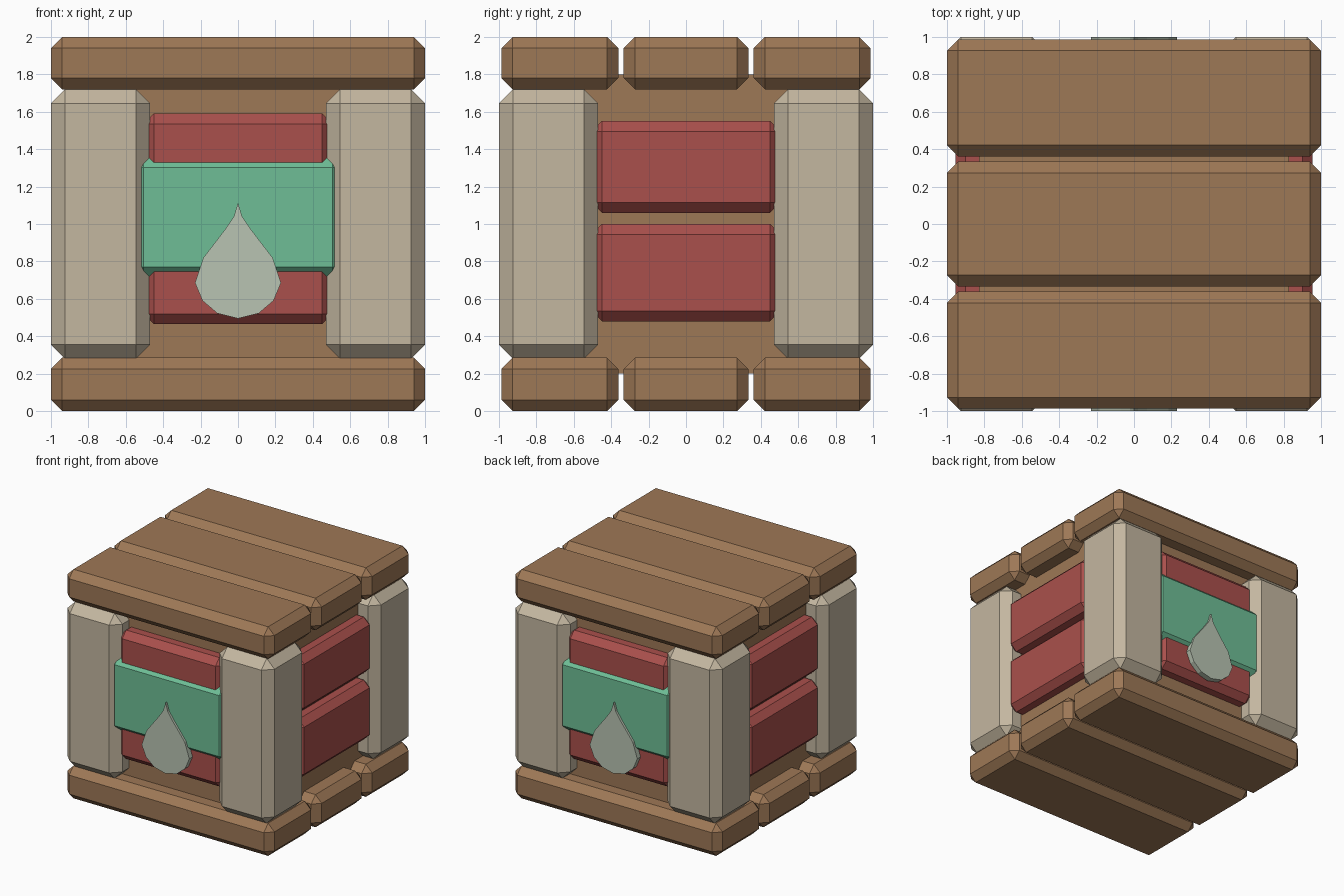
import bpy
import bmesh
from mathutils import Matrix

default = bpy.data.objects.get("Cube")
if default:
    bpy.data.objects.remove(default, do_unlink=True)


def srgb(r, g, b):
    def lin(c):
        c /= 255
        return c / 12.92 if c <= 0.04045 else ((c + 0.055) / 1.055) ** 2.4
    return (lin(r), lin(g), lin(b), 1)


def material(name, color):
    mat = bpy.data.materials.new(name)
    mat.use_nodes = True
    mat.diffuse_color = color
    mat.node_tree.nodes["Principled BSDF"].inputs["Base Color"].default_value = color
    return mat


WOOD = material("brown wood", srgb(158, 120, 86))
STONE = material("beige stone", srgb(196, 183, 160))
RED = material("red cloth", srgb(170, 80, 76))
GREEN = material("green band", srgb(110, 190, 150))
PALE = material("pale drop", srgb(184, 196, 178))


def add_object(name, bm, mat):
    bmesh.ops.recalc_face_normals(bm, faces=bm.faces)
    mesh = bpy.data.meshes.new(name)
    bm.to_mesh(mesh)
    bm.free()
    mesh.materials.append(mat)
    obj = bpy.data.objects.new(name, mesh)
    bpy.context.scene.collection.objects.link(obj)
    return obj


def block(name, mat, low, high, chamfer=0):
    """Box between two corners with flat chamfered edges."""
    size = [h - l for l, h in zip(low, high)]
    mid = [(h + l) / 2 for l, h in zip(low, high)]
    bm = bmesh.new()
    bmesh.ops.create_cube(bm, size=1, matrix=Matrix.Translation(mid) @ Matrix.Diagonal((*size, 1)))
    if chamfer:
        bmesh.ops.bevel(bm, geom=bm.edges[:], offset=chamfer, segments=1,
                        profile=0.5, affect='EDGES', clamp_overlap=True)
    return add_object(name, bm, mat)


# Lid and base planks
for level, z0, z1 in (("base", 0, 0.285), ("lid", 1.72, 2)):
    for spot, y0, y1 in (("front", -0.987, -0.362), ("middle", -0.333, 0.333), ("back", 0.362, 0.987)):
        block(f"{level}_plank_{spot}", WOOD, (-1, y0, z0), (1, y1, z1), 0.06)

# Inner wooden core
block("core", WOOD, (-0.83, -0.83, 0.2), (0.83, 0.83, 1.8))

# Corner posts
for side, x in (("right", -0.735), ("left", 0.735)):
    for end, y in (("front", -0.735), ("back", 0.735)):
        block(f"{end}_{side}_post", STONE, (x - 0.265, y - 0.265, 0.28),
              (x + 0.265, y + 0.265, 1.72), 0.075)

# Red bundles running through the box, two each way
for name, z0, z1 in (("lower", 0.48, 1.0), ("upper", 1.06, 1.55)):
    block(f"{name}_side_bundle", RED, (-0.955, -0.505, z0), (0.955, 0.505, z1), 0.055)
for name, z0, z1 in (("lower", 0.465, 0.98), ("upper", 1.07, 1.59)):
    block(f"{name}_front_bundle", RED, (-0.505, -0.955, z0), (0.505, 0.955, z1), 0.055)

# Green band, front and back only
for name, y0, y1 in (("front", -0.98, -0.8), ("back", 0.8, 0.98)):
    block(f"{name}_green_band", GREEN, (-0.56, y0, 0.715), (0.56, y1, 1.358), 0.055)

# Drop emblem, front and back
half = [(0.022, 1.04), (0.07, 0.97), (0.185, 0.82), (0.23, 0.685), (0.19, 0.59), (0.11, 0.522)]
outline = [(0, 1.115)] + half + [(0, 0.495)] + [(-x, z) for x, z in reversed(half)]
for name, y0, y1 in (("front", -1, -0.95), ("back", 1, 0.95)):
    bm = bmesh.new()
    face = bm.faces.new([bm.verts.new((x, y0, z)) for x, z in outline])
    grown = bmesh.ops.extrude_face_region(bm, geom=[face], use_keep_orig=True)
    moved = [g for g in grown["geom"] if isinstance(g, bmesh.types.BMVert)]
    bmesh.ops.translate(bm, verts=moved, vec=(0, y1 - y0, 0))
    add_object(f"{name}_drop", bm, PALE)
